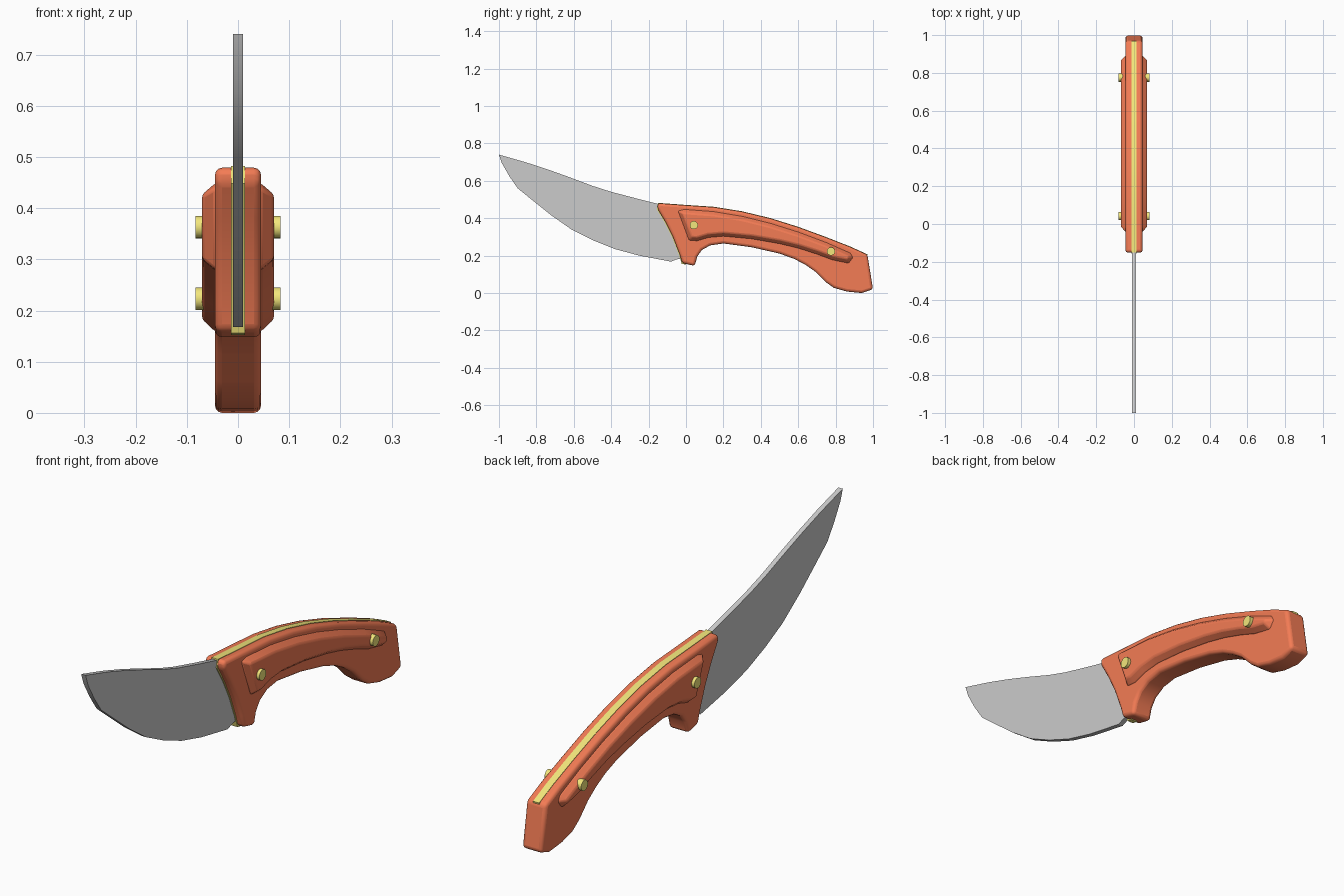
import bpy, bmesh, math

if "Cube" in bpy.data.objects:
    bpy.data.objects.remove(bpy.data.objects["Cube"])


def material(name, rgb):
    m = bpy.data.materials.new(name)
    m.diffuse_color = (*rgb, 1)
    m.use_nodes = True
    m.node_tree.nodes["Principled BSDF"].inputs["Base Color"].default_value = m.diffuse_color
    return m


RED = material("red_grip", (0.9, 0.2, 0.09))
YELLOW = material("yellow_brass", (0.9, 0.8, 0.2))


def slab(name, outline, half, mat=None, inset=None, bevel=0, segs=2):
    """Symmetric plate from a (y, z) outline; inset=(thickness, depth) raises both sides."""
    bm = bmesh.new()
    a = bm.faces.new([bm.verts.new((-half, y, z)) for y, z in outline])
    ext = bmesh.ops.extrude_face_region(bm, geom=[a], use_keep_orig=True)["geom"]
    bmesh.ops.translate(bm, vec=(2 * half, 0, 0),
                        verts=[v for v in ext if isinstance(v, bmesh.types.BMVert)])
    bmesh.ops.recalc_face_normals(bm, faces=bm.faces[:])
    if inset:
        sides = [f for f in bm.faces if len(f.verts) == len(outline)]
        bmesh.ops.inset_individual(bm, faces=sides, thickness=inset[0],
                                   depth=inset[1], use_even_offset=True)
    me = bpy.data.meshes.new(name)
    bm.to_mesh(me)
    bm.free()
    ob = bpy.data.objects.new(name, me)
    bpy.context.collection.objects.link(ob)
    if mat:
        me.materials.append(mat)
    if bevel:
        b = ob.modifiers.new("bevel", 'BEVEL')
        b.width, b.segments = bevel, segs
        b.limit_method, b.angle_limit = 'ANGLE', math.radians(30)
    bpy.ops.object.select_all(action='DESELECT')
    ob.select_set(True)
    bpy.context.view_layer.objects.active = ob
    bpy.ops.object.shade_smooth_by_angle(angle=math.radians(32))
    return ob


# Blade: flat plate with an upswept tip, its root buried in the handle
slab("blade", [
    (-1, .74), (-.86, .70), (-.74, .661), (-.62, .618), (-.5, .573), (-.4, .541),
    (-.27, .507), (-.15, .477), (-.09, .44), (-.02, .25), (-.01, .185), (-.05, .18),
    (-.08, .168), (-.25, .2), (-.38, .235), (-.5, .283), (-.61, .338), (-.72, .415),
    (-.82, .495), (-.9, .56), (-.945, .625), (-.985, .695)], .01)

# Outline pieces shared by the handle and the tang
top = [(-.15, .48), (0, .469), (.15, .459), (.3, .435), (.45, .399),
       (.6, .352), (.75, .297), (.88, .246), (.97, .205)]
front = [(-.02, .16), (-.035, .21), (-.07, .3), (-.11, .38), (-.153, .452)]

# Handle: rounded body with a finger guard and a flared pommel
slab("handle", top + [
    (1, .02), (.94, 0), (.86, .008), (.79, .028), (.745, .06), (.69, .115), (.64, .15),
    (.58, .182), (.5, .211), (.35, .245), (.2, .265), (.13, .255), (.085, .23),
    (.06, .195), (.047, .145)] + front, .045, RED, bevel=.014, segs=3)

# Raised panel on both sides of the grip
slab("grip_panel", [
    (-.045, .44), (-.01, .449), (.15, .437), (.3, .412), (.45, .375), (.6, .328),
    (.75, .272), (.88, .215), (.895, .19), (.87, .157), (.78, .176), (.7, .206),
    (.6, .238), (.5, .262), (.35, .288), (.2, .302), (.12, .295), (.06, .277),
    (.015, .28)], .044, RED, inset=(.022, .026), bevel=.006)

# Tang: brass strip showing along the spine and the front of the handle
slab("tang", [(y, z + .002) for y, z in top] + [
    (.95, .1), (.8, .15), (.6, .22), (.3, .3), (.1, .28), (.03, .2), (0, .152)]
    + [(y - .003, z - .004) for y, z in front], .014, YELLOW)

# Rivets passing through the grip
for i, (y, z) in enumerate([(.042, .363), (.775, .223)]):
    ring = [(y + .022 * math.cos(k * math.tau / 20), z + .022 * math.sin(k * math.tau / 20))
            for k in range(20)]
    slab(f"rivet_{i + 1}", ring, .083, YELLOW)
